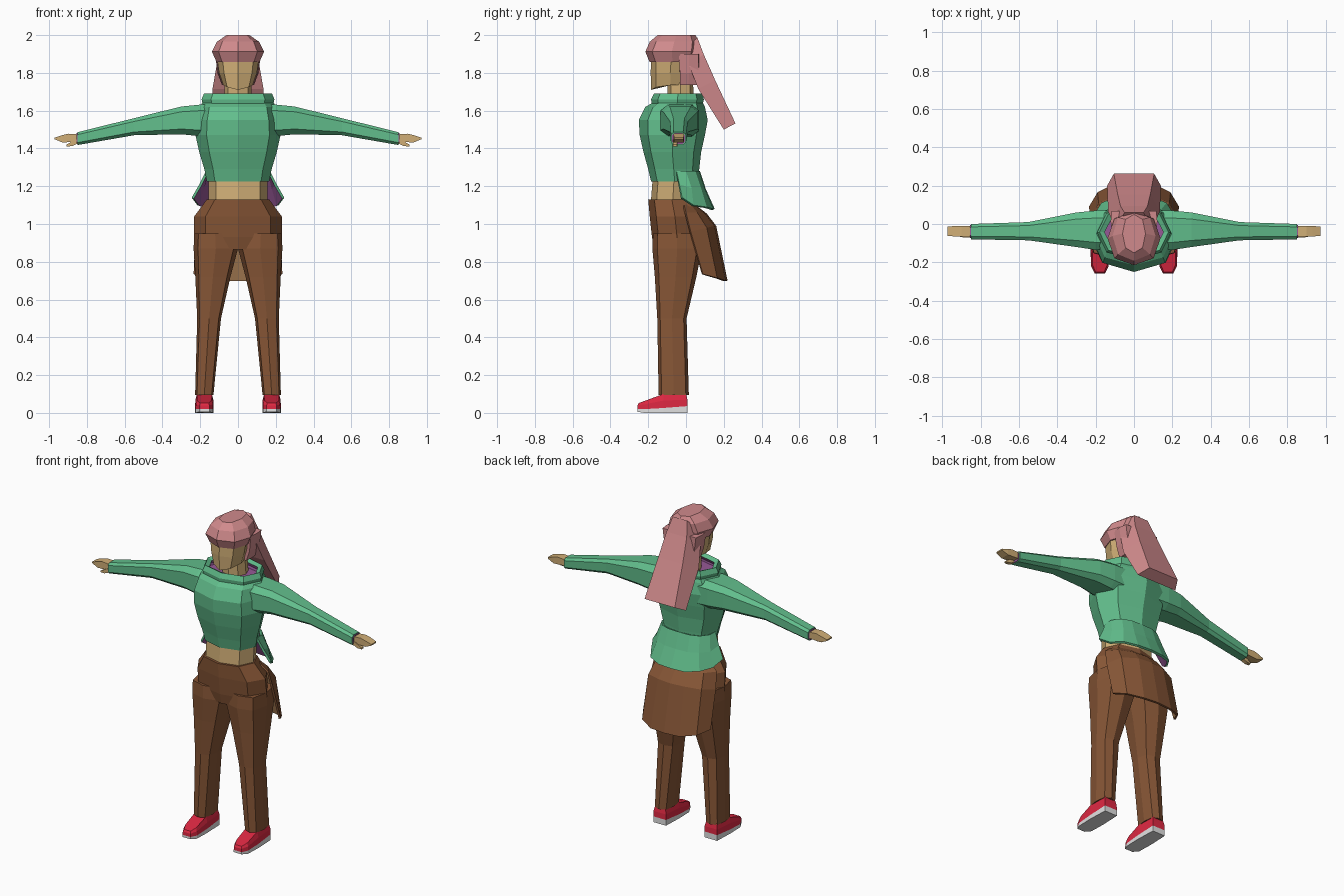
import bpy, bmesh, math


def material(name, r, g, b):
    lin = [((c / 255 + 0.055) / 1.055) ** 2.4 for c in (r, g, b)]
    m = bpy.data.materials.new(name)
    m.diffuse_color = (*lin, 1)
    return m


GREEN = material("jacket green", 98, 190, 140)
PURPLE = material("lining purple", 150, 88, 150)
SKIN = material("skin", 208, 174, 118)
BROWN = material("trouser brown", 135, 86, 54)
TAN = material("flap lining tan", 168, 125, 84)
PINK = material("hair pink", 208, 138, 140)
RED = material("shoe red", 222, 40, 66)
WHITE = material("sole white", 225, 225, 225)


def loft(name, rings, mats, closed=True, caps=True, mirror=False, shell=0):
    """Skin a list of equal-length point rings; shell gives a lined open sheet."""
    bm = bmesh.new()
    rows = [[bm.verts.new(p) for p in ring] for ring in rings]
    n = len(rows[0])
    for a, b in zip(rows, rows[1:]):
        for j in range(n if closed else n - 1):
            k = (j + 1) % n
            bm.faces.new((a[j], a[k], b[k], b[j]))
    if caps:
        bm.faces.new(rows[0][::-1])
        bm.faces.new(rows[-1])
        bmesh.ops.recalc_face_normals(bm, faces=bm.faces)
    me = bpy.data.meshes.new(name)
    bm.to_mesh(me)
    bm.free()
    for m in mats:
        me.materials.append(m)
    ob = bpy.data.objects.new(name, me)
    bpy.context.collection.objects.link(ob)
    if shell:
        s = ob.modifiers.new("lining", 'SOLIDIFY')
        s.thickness = shell
        s.offset = -1
        s.material_offset = 1
    if mirror:
        ob.modifiers.new("mirror", 'MIRROR')
    return ob


def octagon(z, hw, yf, yb, cx=0, k=0.74):
    """Eight-sided level ring with a vertex at front centre."""
    cy, hy = (yf + yb) / 2, (yb - yf) / 2
    unit = [(1, 0), (k, k), (0, 1), (-k, k), (-1, 0), (-k, -k), (0, -1), (k, -k)]
    return [(cx + u * hw, cy + v * hy, z) for u, v in unit]


def x_ring(x, yf, yb, z0, z1, k=0.62):
    """Eight-sided chamfered ring across the x axis."""
    cy, hy, cz, hz = (yf + yb) / 2, (yb - yf) / 2, (z0 + z1) / 2, (z1 - z0) / 2
    unit = [(1, -k), (1, k), (k, 1), (-k, 1), (-1, k), (-1, -k), (-k, -1), (k, -1)]
    return [(x, cy + u * hy, cz + v * hz) for u, v in unit]


def mirrored_row(half):
    """Complete an open row given from +x side to the centre."""
    return half + [(-x, y, z) for x, y, z in half[-2::-1]]


# Jacket body, collar and lining
loft("jacket_body", [octagon(*r) for r in (
    (1.225, 0.165, -0.185, 0.065), (1.29, 0.178, -0.20, 0.07),
    (1.38, 0.205, -0.225, 0.08), (1.47, 0.225, -0.245, 0.10),
    (1.55, 0.22, -0.25, 0.115), (1.62, 0.205, -0.215, 0.10),
    (1.64, 0.19, -0.18, 0.09))], [GREEN])
loft("collar", [octagon(*r) for r in (
    (1.625, 0.185, -0.18, 0.085), (1.66, 0.193, -0.185, 0.095),
    (1.69, 0.18, -0.17, 0.085))], [GREEN, PURPLE], caps=False, shell=0.03)
loft("neck_lining", [octagon(z, 0.16, -0.15, 0.06) for z in (1.638, 1.646)], [PURPLE])

# Flared jacket tail around the back
loft("jacket_tail", [
    mirrored_row([(0.245, -0.02, 1.14), (0.215, 0.04, 1.10), (0.17, 0.11, 1.09),
                  (0.09, 0.145, 1.08), (0, 0.152, 1.08)]),
    mirrored_row([(0.205, -0.035, 1.21), (0.19, 0.03, 1.19), (0.145, 0.08, 1.19),
                  (0.08, 0.10, 1.185), (0, 0.105, 1.185)]),
    mirrored_row([(0.17, -0.05, 1.28), (0.168, 0.0, 1.28), (0.13, 0.05, 1.28),
                  (0.075, 0.07, 1.28), (0, 0.074, 1.28)]),
], [GREEN, PURPLE], closed=False, caps=False, shell=0.014)

# Sleeves with lined cuffs
loft("sleeve", [x_ring(*r) for r in (
    (0.10, -0.13, 0.07, 1.46, 1.635), (0.20, -0.135, 0.07, 1.465, 1.632),
    (0.30, -0.12, 0.06, 1.475, 1.622), (0.55, -0.085, 0.01, 1.47, 1.56),
    (0.85, -0.08, 0.0, 1.418, 1.486))], [GREEN], mirror=True)
loft("cuff_lining", [x_ring(x, -0.074, -0.006, 1.423, 1.481) for x in (0.846, 0.854)],
     [PURPLE], mirror=True)


def x_box(x, y0, y1, z0, z1):
    return [(x, y0, z0), (x, y1, z0), (x, y1, z1), (x, y0, z1)]


# Hands and thumbs
loft("hand", [x_box(0.84, -0.065, -0.01, 1.437, 1.474),
              x_box(0.90, -0.065, -0.01, 1.433, 1.478),
              x_box(0.93, -0.065, -0.01, 1.432, 1.470),
              x_box(0.972, -0.062, -0.014, 1.449, 1.457)], [SKIN], mirror=True)
loft("thumb", [x_box(0.85, -0.07, -0.045, 1.425, 1.45),
               x_box(0.88, -0.07, -0.045, 1.412, 1.436),
               x_box(0.908, -0.068, -0.048, 1.411, 1.42)], [SKIN], mirror=True)

# Midriff and neck
loft("midriff", [octagon(1.09, 0.155, -0.188, 0.045),
                 octagon(1.26, 0.158, -0.175, 0.05)], [SKIN])
loft("neck", [octagon(1.62, 0.075, -0.095, 0.045),
              octagon(1.78, 0.068, -0.10, 0.035)], [SKIN])

# Trousers: hips plus two legs
loft("trouser_hips", [octagon(*r) for r in (
    (0.865, 0.225, -0.165, 0.075), (0.93, 0.234, -0.18, 0.085),
    (1.04, 0.232, -0.192, 0.075), (1.13, 0.165, -0.20, 0.05))], [BROWN])
loft("trouser_leg", [octagon(z, (b - a) / 2, yf, yb, (a + b) / 2, 0.8)
                     for z, a, b, yf, yb in (
    (0.095, 0.13, 0.227, -0.145, 0.015), (0.50, 0.09, 0.216, -0.152, 0.003),
    (0.72, 0.04, 0.226, -0.165, 0.055), (0.87, 0.0, 0.235, -0.178, 0.085),
    (0.95, 0.01, 0.232, -0.175, 0.08))], [BROWN], mirror=True)

# Flap hanging behind the hips
loft("back_flap", [
    mirrored_row([(0.235, 0.09, 0.735), (0.19, 0.165, 0.715), (0.10, 0.21, 0.70),
                  (0, 0.22, 0.70)]),
    mirrored_row([(0.225, 0.025, 0.96), (0.185, 0.11, 0.98), (0.09, 0.15, 0.99),
                  (0, 0.16, 0.99)]),
    mirrored_row([(0.215, 0.0, 1.06), (0.165, 0.06, 1.06), (0.08, 0.10, 1.055),
                  (0, 0.11, 1.055)]),
    mirrored_row([(0.17, -0.01, 1.10), (0.12, 0.02, 1.11), (0.07, 0.035, 1.11),
                  (0, 0.04, 1.11)]),
], [BROWN, TAN], closed=False, caps=False, shell=0.012)


def shoe_ring(heights, inset=0.0):
    """Plan outline of one shoe; heights at heel, instep, ball and toe."""
    right = [(0.222, 0.008), (0.227, -0.12), (0.224, -0.22), (0.205, -0.258)]
    left = [(0.356 - x, y) for x, y in right]
    pts = [(x, y, h) for (x, y), h in zip(right, heights)]
    pts += [(x, y, h) for (x, y), h in list(zip(left, heights))[::-1]]
    return [(0.178 + (x - 0.178) * (1 - inset), -0.12 + (y + 0.12) * (1 - inset / 3), z)
            for x, y, z in pts]


# Shoes with pale soles
loft("shoe_sole", [shoe_ring((0, 0, 0, 0.006)),
                   shoe_ring((0.036, 0.026, 0.02, 0.02))], [WHITE], mirror=True)
loft("shoe_upper", [shoe_ring((0.036, 0.026, 0.02, 0.02)),
                    shoe_ring((0.07, 0.065, 0.045, 0.04), 0.02),
                    shoe_ring((0.104, 0.10, 0.065, 0.052), 0.18)], [RED], mirror=True)

# Face: pointed front, chin lower than the jaw
jaw = octagon(1.735, 0.078, -0.185, 0.02)
jaw = [(x, y, z - (0.025 if y < -0.17 else 0.01 if y < -0.1 else 0)) for x, y, z in jaw]
loft("face", [jaw, octagon(1.80, 0.10, -0.187, 0.02),
              octagon(1.89, 0.113, -0.185, 0.03)], [SKIN])

# Hair: cap, nape and long tail
loft("hair_cap", [octagon(*r) for r in (
    (1.858, 0.114, -0.193, 0.05), (1.912, 0.138, -0.215, 0.065),
    (1.965, 0.112, -0.192, 0.068), (2.0, 0.06, -0.15, 0.05))], [PINK])
loft("hair_nape", [octagon(1.735, 0.085, -0.035, 0.06, k=0.95),
                   octagon(1.80, 0.108, -0.035, 0.07, k=0.95),
                   octagon(1.90, 0.122, -0.04, 0.07, k=0.95)], [PINK])
loft("hair_tail", [[(hw, yf, zf), (wb, yb, zb), (-wb, yb, zb), (-hw, yf, zf)]
                   for hw, wb, yf, zf, yb, zb in (
    (0.14, 0.105, 0.20, 1.50, 0.262, 1.532),
    (0.135, 0.085, 0.065, 1.715, 0.155, 1.76),
    (0.115, 0.07, 0.02, 1.83, 0.093, 1.90),
    (0.08, 0.05, -0.01, 1.92, 0.06, 1.988))], [PINK])
